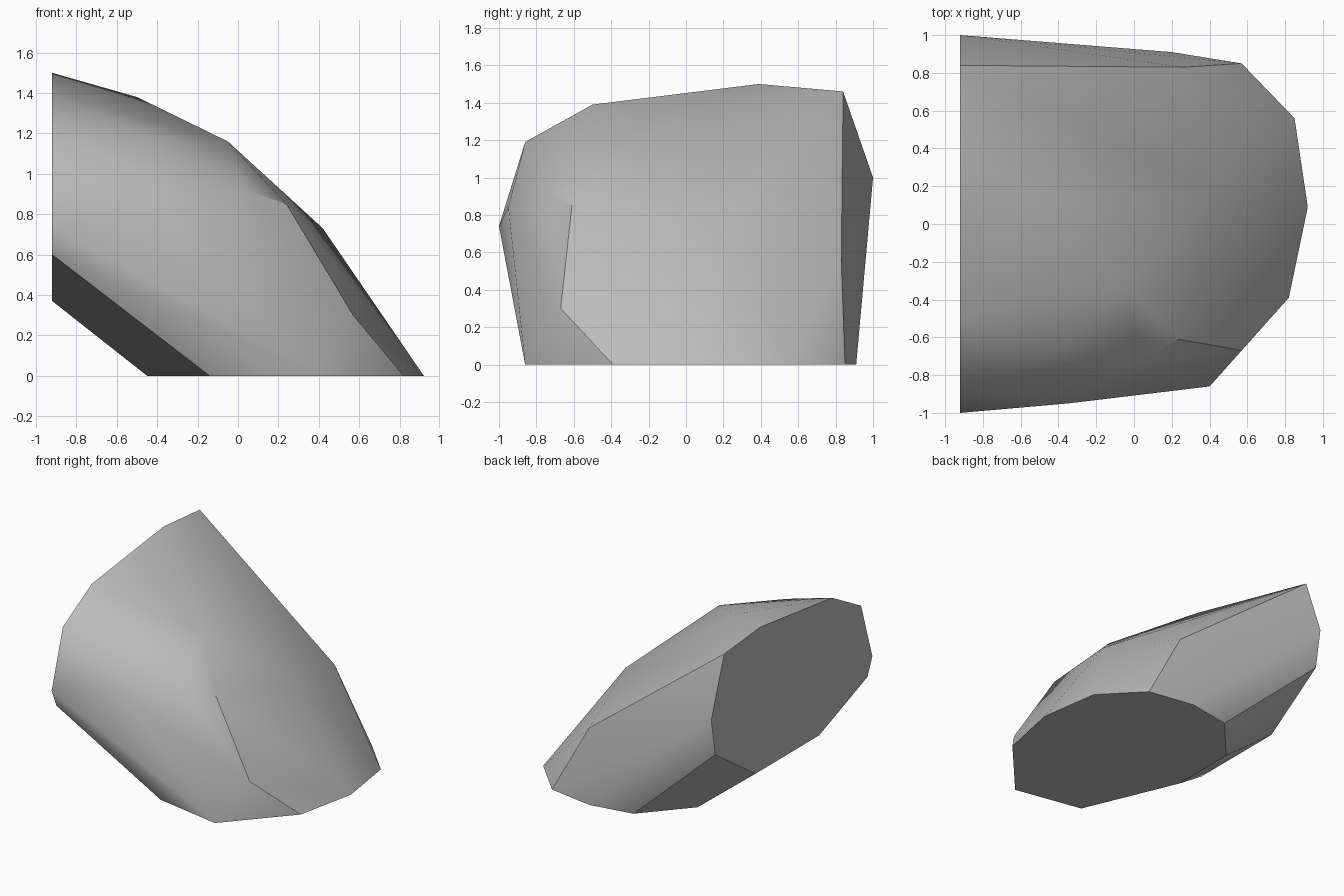
import bpy
import bmesh
import math

default_cube = bpy.data.objects.get("Cube")
if default_cube:
    bpy.data.objects.remove(default_cube, do_unlink=True)


def make_material(name, color):
    material = bpy.data.materials.new(name)
    material.use_nodes = True
    material.diffuse_color = color
    material.node_tree.nodes["Principled BSDF"].inputs["Base Color"].default_value = color
    return material


# Flat side wall of the boulder, as (y, z) outline
wall_x = -0.92
wall_outline = [
    (-0.86, 1.19), (-0.5, 1.39), (0.39, 1.5), (0.84, 1.46), (1, 1),
    (0.95, 0.71), (0.45, 0.37), (-0.34, 0.37), (-0.94, 0.6), (-1, 0.74),
]

# Flat underside, as (x, y) outline
base_outline = [
    (0.4, -0.86), (0.82, -0.39), (0.92, 0.09), (0.85, 0.56), (0.57, 0.85),
    (0.2, 0.91), (-0.14, 0.85), (-0.45, 0.5), (-0.45, -0.03), (-0.14, -0.76),
]

# Corners of the rounded upper surface
crown_corners = [
    (-0.35, -0.95, 0.84), (0.04, -0.72, 0.92), (-0.41, -0.67, 1.18),
    (-0.05, -0.34, 1.16), (0.24, -0.61, 0.85), (0.57, -0.67, 0.3),
    (-0.5, 0.11, 1.38), (0.42, 0.15, 0.73), (0.26, 0.83, 0.56),
]

# Wrap a convex shell around the outlines and corners
bm = bmesh.new()
points = [(wall_x, y, z) for y, z in wall_outline]
points += [(x, y, 0) for x, y in base_outline]
points += crown_corners
for point in points:
    bm.verts.new(point)
hull = bmesh.ops.convex_hull(bm, input=bm.verts[:])
loose = {v for v in hull["geom_interior"] + hull["geom_unused"]
         if isinstance(v, bmesh.types.BMVert) and v.is_valid and not v.link_faces}
bmesh.ops.delete(bm, geom=list(loose), context="VERTS")

# Join the triangles of the flat wall and underside into single faces
bmesh.ops.dissolve_limit(bm, angle_limit=math.radians(1),
                         verts=bm.verts[:], edges=bm.edges[:])
bmesh.ops.recalc_face_normals(bm, faces=bm.faces[:])

mesh = bpy.data.meshes.new("boulder")
bm.to_mesh(mesh)
bm.free()
mesh.materials.append(make_material("stone_grey", (0.5, 0.5, 0.5, 1)))
boulder = bpy.data.objects.new("boulder", mesh)
bpy.context.scene.collection.objects.link(boulder)

# Smooth shading with crisp ridges
bpy.ops.object.select_all(action="DESELECT")
boulder.select_set(True)
bpy.context.view_layer.objects.active = boulder
bpy.ops.object.shade_smooth_by_angle(angle=math.radians(30))
